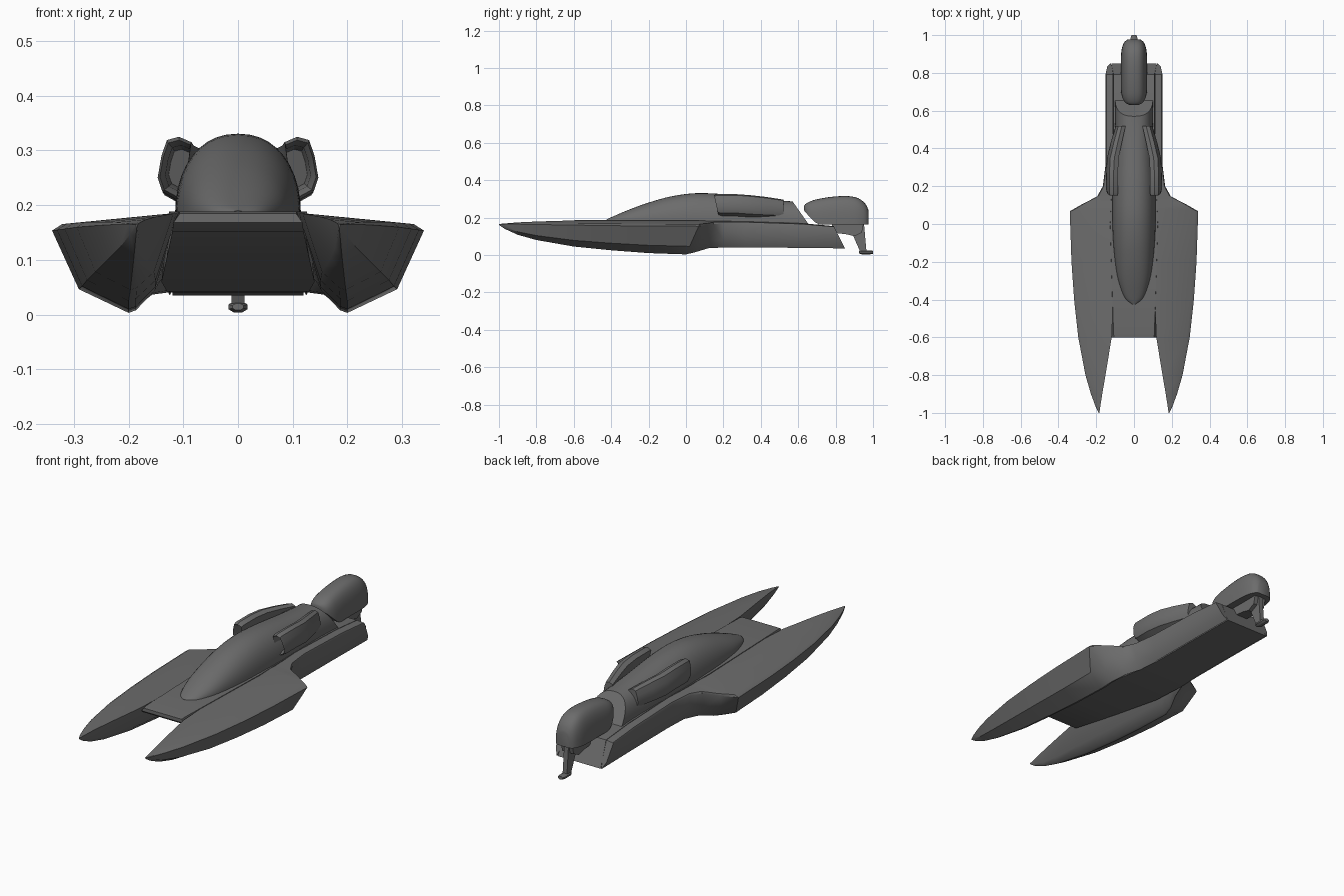
import bpy
import bmesh
import math

cube = bpy.data.objects.get("Cube")
if cube:
    bpy.data.objects.remove(cube, do_unlink=True)

GREY = (0.15, 0.15, 0.15, 1)
grey = bpy.data.materials.new("hull grey")
grey.diffuse_color = GREY
grey.use_nodes = True
grey.node_tree.nodes["Principled BSDF"].inputs["Base Color"].default_value = GREY


def loft(name, rings, angle=35):
    """Skin a list of equal closed rings and cap both ends."""
    bm = bmesh.new()
    loops = [[bm.verts.new(point) for point in ring] for ring in rings]
    count = len(loops[0])
    for first, second in zip(loops, loops[1:]):
        for i in range(count):
            j = (i + 1) % count
            bm.faces.new((first[i], first[j], second[j], second[i]))
    bm.faces.new(loops[0])
    bm.faces.new(loops[-1])
    bmesh.ops.recalc_face_normals(bm, faces=bm.faces)
    mesh = bpy.data.meshes.new(name)
    bm.to_mesh(mesh)
    bm.free()
    mesh.materials.append(grey)
    obj = bpy.data.objects.new(name, mesh)
    bpy.context.collection.objects.link(obj)
    bpy.ops.object.select_all(action="DESELECT")
    obj.select_set(True)
    bpy.context.view_layer.objects.active = obj
    bpy.ops.object.shade_smooth_by_angle(angle=math.radians(angle))
    return obj


def smooth_rows(rows, steps=4):
    """Interpolate station rows with a Catmull-Rom spline."""
    result = []
    for k in range(len(rows) - 1):
        a, b = rows[max(k - 1, 0)], rows[k]
        c, d = rows[k + 1], rows[min(k + 2, len(rows) - 1)]
        for s in range(steps):
            t = s / steps
            result.append([q + t / 2 * (r - p + t * (2 * p - 5 * q + 4 * r - w
                          + t * (3 * (q - r) + w - p)))
                          for p, q, r, w in zip(a, b, c, d)])
    return result + [list(rows[-1])]


def dome(y, half, base, top, lean, power, segments=20):
    """Arch-shaped ring with a flat base; lean pushes low points back."""
    ring = []
    for i in range(segments + 1):
        a = math.pi * i / segments
        c, s = math.cos(a), max(math.sin(a), 0)
        x = half * math.copysign(abs(c) ** (2 / power), c)
        z = base + (top - base) * s ** (2 / power)
        ring.append((x, y + lean * (top - z), z))
    return ring


# Hull sides: y, lean, inner x, outer x, keel x, deck edge z, keel z
side_rows = [
    (-1, 0, .183, .187, .185, .165, .16),
    (-.97, 0, .179, .202, .187, .166, .14),
    (-.9, 0, .168, .228, .19, .168, .108),
    (-.8, 0, .151, .257, .193, .168, .08),
    (-.6, 0, .118, .295, .197, .167, .045),
    (-.4, 0, .11, .317, .2, .165, .025),
    (-.2, 0, .11, .331, .2, .164, .01),
    (0, .45, .11, .34, .2, .163, .003),
    (.05, .4, .11, .27, .19, .167, .015),
    (.12, .2, .11, .195, .16, .174, .036),
    (.2, 0, .11, .165, .13, .176, .04),
    (.32, 0, .11, .15, .125, .175, .04),
    (.62, 0, .11, .15, .125, .165, .038),
    (.85, -.5, .11, .15, .125, .15, .035),
]


def side_ring(row, sign):
    y, lean, inner, outer, keel, deck, low = row
    width, depth = outer - inner, deck - low
    section = [
        (inner, deck + .1 * width),
        (outer - .08 * width, deck + .01 * width),
        (outer, deck - .06 * depth),
        (outer - .35 * (outer - keel), low + .27 * depth),
        (keel, low),
        (keel - .15 * (keel - inner), low + .03 * depth),
        (inner + .45 * (keel - inner), low + .27 * depth),
    ]
    return [(sign * x, y + lean * (z - low), z) for x, z in section]


for side, sign in (("left", 1), ("right", -1)):
    loft(side + "_sponson", [side_ring(row, sign) for row in side_rows])

# Centre deck and tunnel roof: y, half width, top, bottom, lean
centre_rows = [
    (-.6, .118, .185, .168, 0),
    (-.58, .12, .188, .152, 0),
    (-.3, .13, .188, .105, 0),
    (0, .14, .188, .06, 0),
    (.2, .13, .184, .042, 0),
    (.32, .12, .18, .04, 0),
    (.62, .12, .17, .038, 0),
    (.85, .12, .154, .035, -.5),
]
loft("centre_hull", [
    [(-w * .9, y + lean * (top - low), top), (w * .9, y + lean * (top - low), top),
     (w, y, low), (-w, y, low)]
    for y, w, top, low, lean in centre_rows])

# Cockpit canopy and engine fairing: y, half width, base, top, lean, power
canopy_rows = [
    (-.425, .012, .18, .19, 0, 2.2),
    (-.39, .05, .18, .206, 0, 2.2),
    (-.3, .083, .18, .244, 0, 2.2),
    (-.2, .1, .18, .28, 0, 2.2),
    (-.08, .111, .18, .313, 0, 2.2),
    (.05, .115, .18, .33, 0, 2.2),
    (.2, .114, .175, .325, 0, 2.2),
    (.38, .105, .165, .305, 0, 2.3),
    (.5, .1, .16, .292, .1, 2.4),
    (.57, .1, .15, .286, .7, 2.5),
]
loft("canopy", [dome(*row) for row in smooth_rows(canopy_rows)], 40)

# Side air scoops with a hollow mouth: y, lean, scale, inward, drop
scoop_section = [(.085, .315), (.108, .325), (.13, .319), (.14, .29),
                 (.147, .25), (.138, .224), (.1, .203)]
scoop_rows = [
    (.26, .2, .62, .008, 0),
    (.17, .2, .74, .006, 0),
    (.15, .2, .9, .001, 0),
    (.165, .2, 1, 0, 0),
    (.27, 0, 1, 0, 0),
    (.35, 0, 1, .004, .006),
    (.43, 0, .95, .022, .012),
    (.52, 0, .85, .045, .02),
]
for side, sign in (("left", 1), ("right", -1)):
    rings = []
    for y, lean, scale, inward, drop in scoop_rows:
        rings.append([(sign * (.115 + (x - .115) * scale - inward),
                       y + lean * (.325 - z),
                       .265 + (z - .265) * scale - drop) for x, z in scoop_section])
    loft(side + "_air_scoop", rings)

# Outboard motor cowl: y, half width, base, top, lean, power
cowl_rows = [
    (.63, .022, .24, .262, 0, 2.6),
    (.642, .046, .225, .275, 0, 2.6),
    (.67, .062, .195, .289, 0, 2.7),
    (.71, .069, .164, .3, 0, 2.8),
    (.78, .07, .163, .311, 0, 2.8),
    (.86, .07, .162, .315, 0, 2.8),
    (.92, .066, .162, .304, 0, 2.8),
    (.96, .053, .163, .272, 0, 2.8),
    (.977, .034, .164, .235, 0, 2.8),
]
loft("motor_cowl", [dome(*row) for row in smooth_rows(cowl_rows, 3)], 40)


def slab(name, half, outline):
    """Extrude a side outline across the width."""
    return loft(name, [[(x, y, z) for y, z in outline] for x in (-half, half)], 20)


# Outboard leg, mount and propeller hub
slab("motor_mount", .032, [(.78, .165), (.78, .12), (.86, .11), (.9, .1), (.94, .12), (.95, .17)])
slab("motor_leg", .012, [(.87, .165), (.895, .1), (.93, .02), (.965, .018), (.962, .05), (.952, .165)])
hub = []
for y, radius in ((.925, .011), (.94, .019), (.985, .019), (1, .014)):
    hub.append([(radius * math.cos(math.tau * (i + .5) / 8),
                 y, .014 + .6 * radius * math.sin(math.tau * (i + .5) / 8)) for i in range(8)])
loft("propeller_hub", hub, 20)
